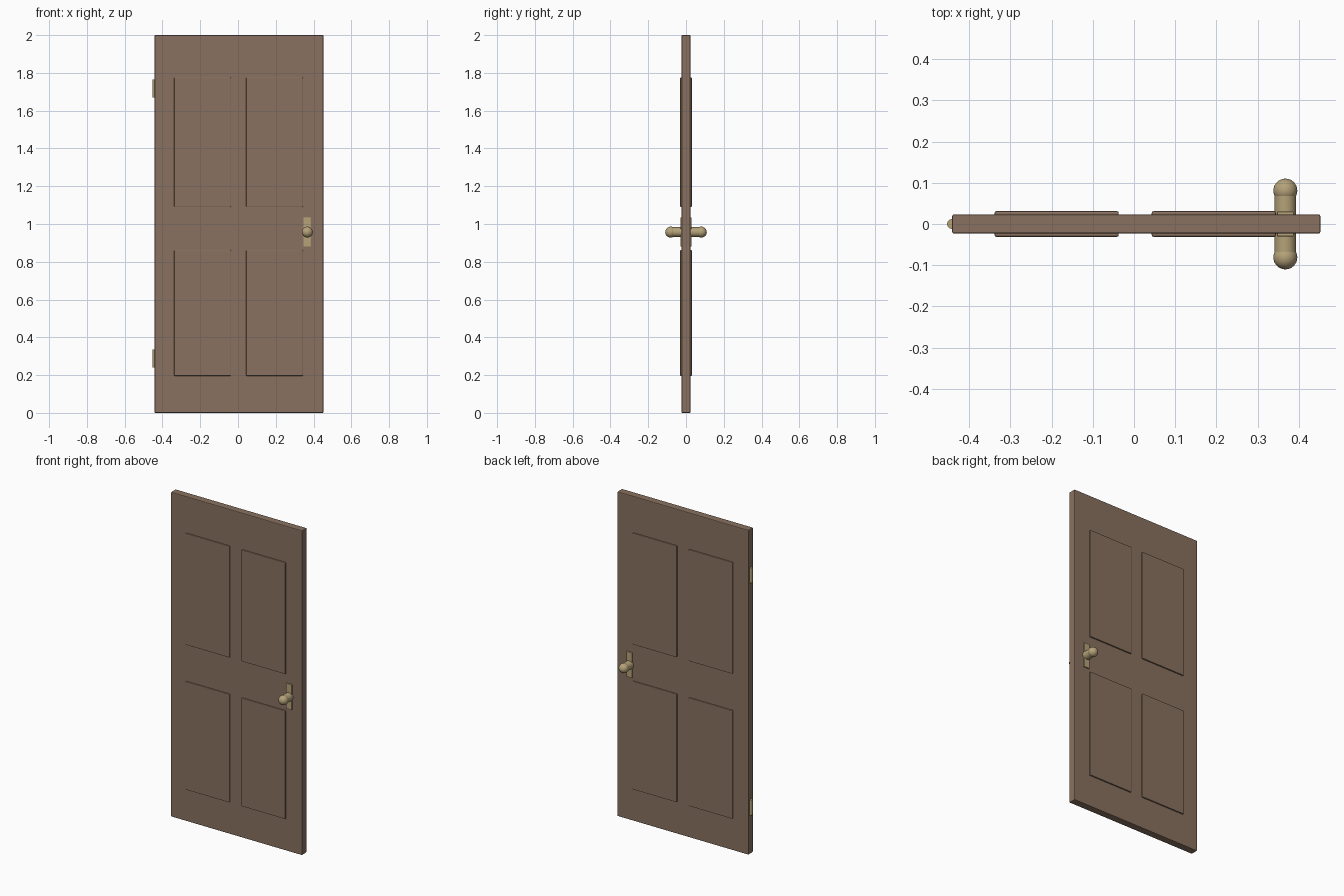
import bpy
import math

cube = bpy.data.objects.get("Cube")
if cube:
    bpy.data.objects.remove(cube, do_unlink=True)


def make_material(name, colour):
    mat = bpy.data.materials.new(name)
    mat.use_nodes = True
    mat.diffuse_color = (*colour, 1)
    mat.node_tree.nodes["Principled BSDF"].inputs["Base Color"].default_value = (*colour, 1)
    return mat


wood = make_material("brown wood", (0.25, 0.165, 0.115))
brass = make_material("pale brass", (0.46, 0.36, 0.19))


def finish(name, mat):
    obj = bpy.context.object
    obj.name = name
    obj.data.materials.append(mat)
    return obj


def box(name, x, y, z, mat, bevel):
    """Bevelled box spanning the given (low, high) ranges."""
    spans = (x, y, z)
    bpy.ops.mesh.primitive_cube_add(size=1, location=[sum(s) / 2 for s in spans])
    bpy.context.object.scale = [s[1] - s[0] for s in spans]
    bpy.ops.object.transform_apply(location=False, rotation=False, scale=True)
    obj = finish(name, mat)
    mod = obj.modifiers.new("soft edge", "BEVEL")
    mod.width, mod.segments = bevel, 2
    return obj


def cylinder(name, centre, radius, depth, mat, rotation=(0, 0, 0)):
    bpy.ops.mesh.primitive_cylinder_add(vertices=32, radius=radius, depth=depth,
                                        location=centre, rotation=rotation)
    bpy.ops.object.shade_smooth_by_angle()
    return finish(name, mat)


# Door slab
box("door_slab", (-0.441, 0.452), (-0.023, 0.023), (0, 2), wood, 0.004)

# Raised panels, running through to both faces
for side, x in (("right", (-0.338, -0.037)), ("left", (0.043, 0.344))):
    for level, z in (("lower", (0.196, 0.863)), ("upper", (1.089, 1.776))):
        box(f"{level}_{side}_panel", x, (-0.031, 0.031), z, wood, 0.004)

# Handle plate, neck and round knob on each face
KNOB_X, KNOB_Z = 0.367, 0.957
for face, s in (("front", -1), ("back", 1)):
    box(f"{face}_handle_plate", (0.347, 0.387), sorted((s * 0.02, s * 0.03)),
        (0.88, 1.035), brass, 0.002)
    cylinder(f"{face}_knob_neck", (KNOB_X, s * 0.047, KNOB_Z), 0.026, 0.05, brass,
             (math.pi / 2, 0, 0))
    bpy.ops.mesh.primitive_uv_sphere_add(segments=32, ring_count=16, radius=0.029,
                                         location=(KNOB_X, s * 0.081, KNOB_Z))
    bpy.ops.object.shade_smooth()
    finish(f"{face}_knob", brass)

# Hinge barrels on the right edge
for level, z in (("lower", 0.288), ("upper", 1.718)):
    cylinder(f"{level}_hinge", (-0.441, 0, z), 0.012, 0.095, brass)
